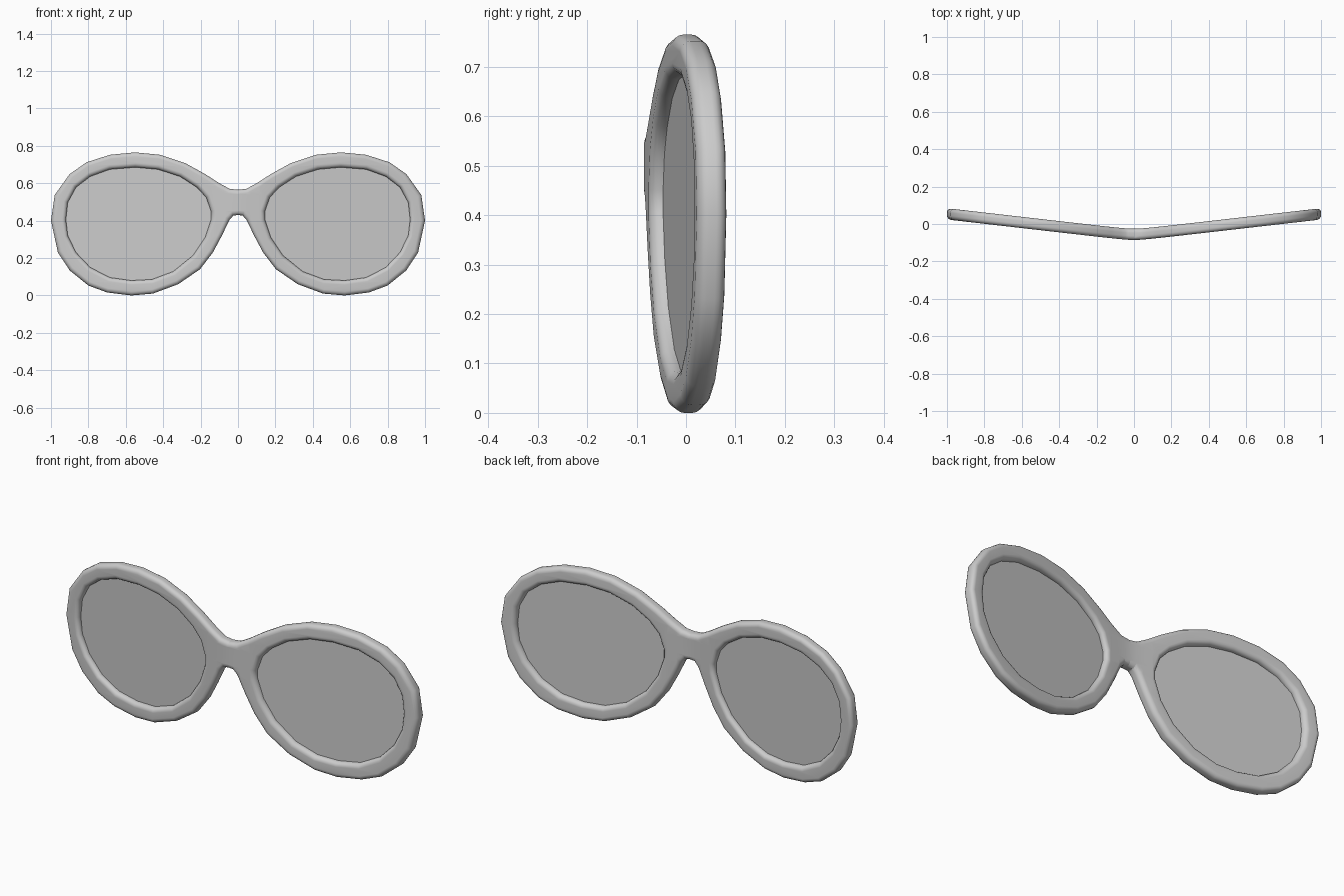
import bpy, bmesh, math
from mathutils import Matrix

if "Cube" in bpy.data.objects:
    bpy.data.objects.remove(bpy.data.objects["Cube"])

# Right-hand half of the outer outline (x, z), bridge top round to bridge bottom
OUTER = [(0, .565), (.045, .57), (.1, .60), (.176, .649), (.283, .708), (.417, .752),
         (.55, .765), (.685, .752), (.81, .712), (.90, .649), (.98, .537), (1, .40),
         (.963, .23), (.90, .134), (.80, .053), (.70, .016), (.57, 0), (.455, .01),
         (.32, .06), (.203, .14), (.134, .23), (.086, .32), (.045, .405), (.025, .427), (0, .43)]
# Lens opening on the right-hand side
INNER = [(.55, .685), (.685, .674), (.79, .636), (.866, .578), (.91, .497), (.92, .406),
         (.91, .32), (.866, .23), (.79, .15), (.685, .096), (.57, .08), (.46, .086),
         (.347, .128), (.24, .214), (.176, .31), (.144, .406), (.144, .45), (.17, .524),
         (.22, .578), (.31, .636), (.428, .674)]
HALF_DEPTH, ROUND = 0.03, 0.022

grey = bpy.data.materials.new("light grey")
grey.diffuse_color = (.6, .6, .6, 1)
grey.use_nodes = True
grey.node_tree.nodes["Principled BSDF"].inputs["Base Color"].default_value = grey.diffuse_color


def mirrored(points):
    return [(-x, z) for x, z in reversed(points)]


def wrap(bm):
    """Sweep both halves backwards from the bridge."""
    for v in bm.verts:
        v.co.y += -.061 + .115 * math.sqrt(v.co.x ** 2 + .0025)


def finish(bm, name):
    bmesh.ops.recalc_face_normals(bm, faces=bm.faces)
    mesh = bpy.data.meshes.new(name)
    bm.to_mesh(mesh)
    bm.free()
    mesh.materials.clear()
    mesh.materials.append(grey)
    obj = bpy.data.objects.new(name, mesh)
    bpy.context.collection.objects.link(obj)
    bpy.ops.object.select_all(action='DESELECT')
    bpy.context.view_layer.objects.active = obj
    obj.select_set(True)
    bpy.ops.object.shade_smooth_by_angle(angle=math.radians(40))
    return obj


# Frame: filled outline with two holes and rounded rims
curve = bpy.data.curves.new("frame_outline", 'CURVE')
curve.dimensions, curve.fill_mode = '2D', 'BOTH'
curve.bevel_depth, curve.bevel_resolution = ROUND, 3
curve.extrude, curve.offset = HALF_DEPTH - ROUND, -ROUND
for loop in (OUTER + mirrored(OUTER)[1:-1], INNER[::-1], mirrored(INNER)[::-1]):
    spline = curve.splines.new('POLY')
    spline.points.add(len(loop) - 1)
    for p, (x, z) in zip(spline.points, loop):
        p.co = (x, z, 0, 1)
    spline.use_cyclic_u = True
outline = bpy.data.objects.new("frame_outline", curve)
bpy.context.collection.objects.link(outline)
bpy.context.view_layer.update()
flat = bpy.data.meshes.new_from_object(
    outline.evaluated_get(bpy.context.evaluated_depsgraph_get()))
bpy.data.objects.remove(outline)

bm = bmesh.new()
bm.from_mesh(flat)
bpy.data.meshes.remove(flat)
bmesh.ops.remove_doubles(bm, verts=bm.verts, dist=.0005)
bmesh.ops.transform(bm, matrix=Matrix.Rotation(math.pi / 2, 4, 'X'), verts=bm.verts)
# Extra columns so that the bridge bends smoothly
for x in (-.12, -.07, -.03, 0, .03, .07, .12):
    bmesh.ops.bisect_plane(bm, geom=bm.verts[:] + bm.edges[:] + bm.faces[:],
                           plane_co=(x, 0, 0), plane_no=(1, 0, 0))
wrap(bm)
frame = finish(bm, "frame")
frame.modifiers.new("even_shading", 'WEIGHTED_NORMAL').keep_sharp = True

# Lenses: thin plates set in the middle of the rims
for name, loop in (("right_lens", INNER), ("left_lens", mirrored(INNER))):
    bm = bmesh.new()
    cx = math.copysign(.532, loop[0][0])
    face = bm.faces.new([bm.verts.new((cx + (x - cx) * 1.02, -.003, .385 + (z - .385) * 1.02))
                         for x, z in loop])
    ext = bmesh.ops.extrude_face_region(bm, geom=[face])
    for v in ext["geom"]:
        if isinstance(v, bmesh.types.BMVert):
            v.co.y = .003
    if face.is_valid and len(bm.faces) == len(loop) + 1:
        bm.faces.new([v for v in bm.verts if v.co.y < 0])
    wrap(bm)
    finish(bm, name)
